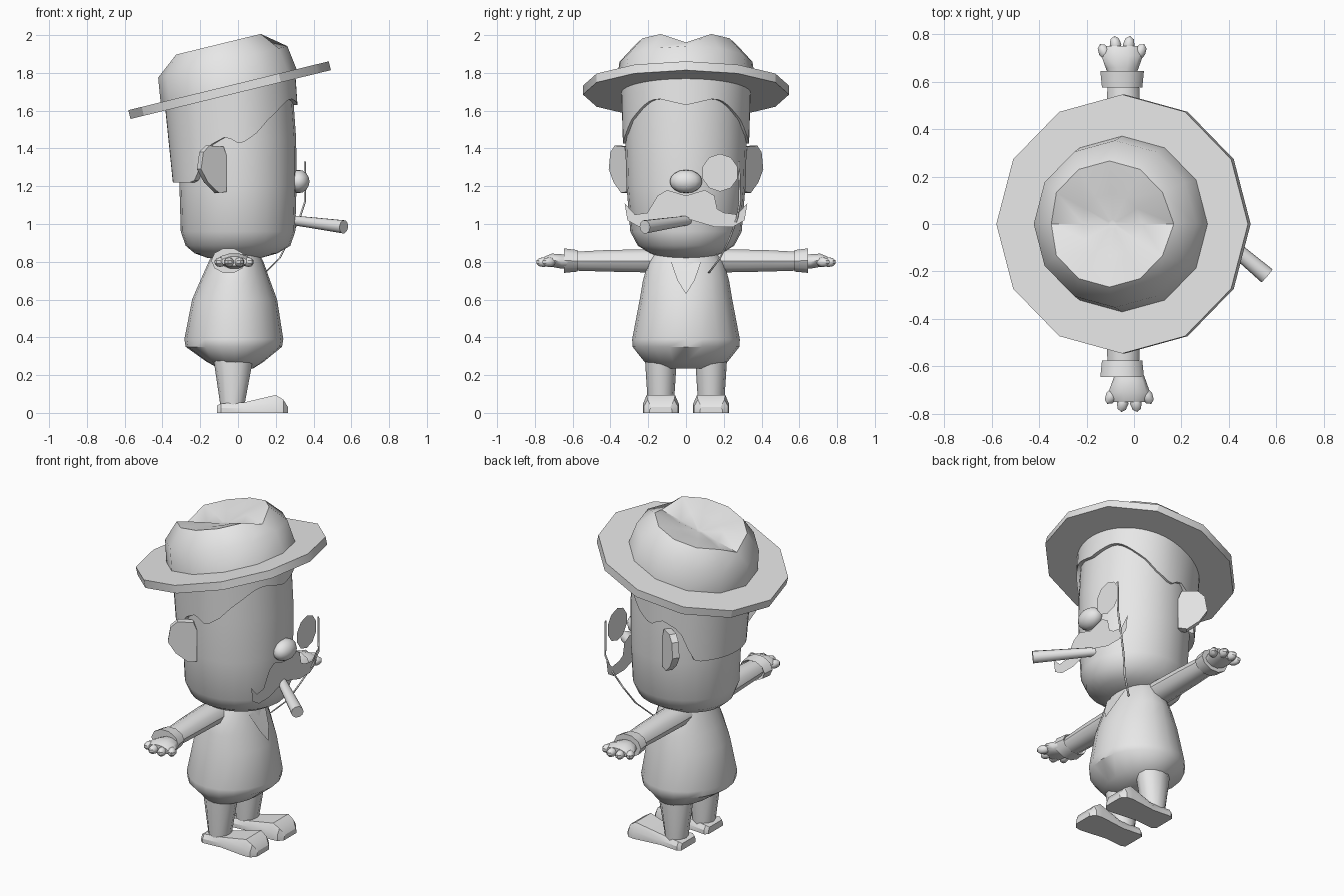
import bpy, bmesh, math
from mathutils import Vector, Matrix

if "Cube" in bpy.data.objects:
    bpy.data.objects.remove(bpy.data.objects["Cube"])

grey = bpy.data.materials.new("plain_grey")
grey.diffuse_color = (0.8, 0.8, 0.8, 1)
grey.use_nodes = True
grey.node_tree.nodes["Principled BSDF"].inputs["Base Color"].default_value = grey.diffuse_color
TILT = 0.239                      # slope of the hat
PI2 = 2 * math.pi


def finish(name, bm, angle=40):
    bmesh.ops.recalc_face_normals(bm, faces=bm.faces)
    me = bpy.data.meshes.new(name)
    bm.to_mesh(me)
    bm.free()
    ob = bpy.data.objects.new(name, me)
    bpy.context.collection.objects.link(ob)
    me.materials.append(grey)
    bpy.ops.object.select_all(action='DESELECT')
    ob.select_set(True)
    bpy.context.view_layer.objects.active = ob
    bpy.ops.object.shade_smooth_by_angle(angle=math.radians(angle))
    return ob


def loft(name, rings, caps=(True, True), angle=40):
    """Skin a list of equal-length point rings."""
    bm = bmesh.new()
    vs = [[bm.verts.new(p) for p in r] for r in rings]
    n = len(vs[0])
    for a, b in zip(vs, vs[1:]):
        for i in range(n):
            j = (i + 1) % n
            bm.faces.new((a[i], a[j], b[j], b[i]))
    if caps[0]:
        bm.faces.new(vs[0])
    if caps[1]:
        bm.faces.new(vs[-1])
    return finish(name, bm, angle)


def oval(cx, cy, z, rx, ry, n=20):
    return [(cx + rx * math.cos(PI2 * i / n), cy + ry * math.sin(PI2 * i / n), z) for i in range(n)]


def oval_xz(y, cx, cz, rx, rz, n=10):
    return [(cx + rx * math.cos(PI2 * i / n), y, cz + rz * math.sin(PI2 * i / n)) for i in range(n)]


def under_brim(x):
    return 1.69 + 0.244 * (x + 0.05)


def ball(name, centre, radii, seg=12, rot=0):
    bm = bmesh.new()
    bmesh.ops.create_uvsphere(bm, u_segments=seg, v_segments=seg // 2 + 1, radius=1)
    m = Matrix.Translation(centre) @ Matrix.Rotation(rot, 4, 'Z') @ Matrix.Diagonal((*radii, 1))
    bmesh.ops.transform(bm, matrix=m, verts=bm.verts)
    return finish(name, bm)


def sheet(name, pts):
    bm = bmesh.new()
    f = bm.faces.new([bm.verts.new(p) for p in pts])
    bmesh.ops.triangulate(bm, faces=[f])
    return finish(name, bm)


# head, its top closed just inside the tilted brim
head = [oval(-0.02, 0, 0.82, 0.14, 0.13, 24), oval(-0.01, 0, 0.845, 0.22, 0.19, 24),
        oval(0, 0, 0.885, 0.277, 0.255, 24), oval(0, 0, 0.96, 0.303, 0.295, 24),
        oval(0, 0, 1.2, 0.31, 0.315, 24), oval(0, 0, 1.45, 0.308, 0.322, 24)]
head.append([(x, y, under_brim(x)) for x, y, z in oval(0, 0, 0, 0.285, 0.32, 24)])
loft("head", head)

# hair shell with an uneven lower edge: (angle from the front, height)
EDGE = [(0, 1.63), (27, 1.665), (38, 1.645), (60, 1.55), (72, 1.48), (88, 1.42),
        (100, 1.465), (118, 1.41), (130, 1.24), (134, 1.22), (180, 1.22)]


def edge_height(a):
    for (a0, z0), (a1, z1) in zip(EDGE, EDGE[1:]):
        if a <= a1:
            return z0 + (z1 - z0) * (a - a0) / (a1 - a0)
    return EDGE[-1][1]


inner, low, top = [], [], []
for i in range(60):
    t = PI2 * i / 60
    a = math.degrees(t if t <= math.pi else PI2 - t)
    c, s = math.cos(t), math.sin(t)
    z = edge_height(a)
    front = c > 0
    inner.append((0.28 * c, 0.29 * s, z))
    low.append(((0.315 if front else 0.345) * c, 0.334 * s, z))
    x = (0.305 if front else 0.385) * c
    top.append((x, 0.342 * s, under_brim(x)))
loft("hair", [inner, low, top], (False, False))

# hat, modelled level and then tipped back
tip = Matrix.Translation((-0.05, 0, 1.732)) @ Matrix.Rotation(-TILT, 4, 'Y')


def hat_ring(r, h, crease=0.0):
    out = []
    for x, y, z in oval(0, 0, h, r, r, 12):
        z -= crease * max(0, 1 - abs(y) / (r * 0.5))
        out.append(tip @ Vector((x, y, z)))
    return out


loft("hat_brim", [hat_ring(0.546, -0.048), hat_ring(0.546, 0)], angle=30)
loft("hat_crown", [hat_ring(0.372, -0.01), hat_ring(0.352, 0.13), hat_ring(0.266, 0.226, 0.055),
                   hat_ring(0.13, 0.2, 0.03), hat_ring(0.02, 0.172)], (False, True), 45)

# ears: plates flaring out towards the back, (reach, height)
EAR = [(0, 1.17), (0.05, 1.165), (0.12, 1.22), (0.165, 1.29), (0.15, 1.38), (0.11, 1.415),
       (0.02, 1.41), (0, 1.36)]
for side in (-1, 1):
    rings = [[(-0.06 - 0.82 * s - 0.022 * k, side * (0.315 + 0.57 * s - 0.035 * k), z)
              for s, z in EAR] for k in (0, 1)]
    loft("ear", rings, angle=30)

# nose, moustache, eyeglass and its cord
ball("nose", (0.32, 0, 1.225), (0.06, 0.086, 0.062), 14)
HALF = [(0.1, 1.18), (0.15, 1.15), (0.165, 1.08), (0.2, 1.06), (0.27, 1.05), (0.325, 1.11),
        (0.31, 1.02), (0.25, 0.985), (0.15, 0.985), (0.1, 1.02)]
outline = [(0, 1.15)] + HALF + [(0, 1.03)] + [(-y, z) for y, z in reversed(HALF)]
sheet("moustache", [(0.318, y, z) for y, z in outline])
sheet("eyeglass", [(0.345, 0.18 + 0.098 * math.cos(PI2 * (i + .5) / 10),
                    1.272 + 0.1 * math.sin(PI2 * (i + .5) / 10)) for i in range(10)])
CORD = [(0.355, 0.28, 1.33), (0.355, 0.285, 1.12), (0.325, 0.27, 1.03), (0.27, 0.23, 0.92),
        (0.22, 0.18, 0.82), (0.14, 0.12, 0.74)]
loft("eyeglass_cord", [[(x + 0.006 * math.cos(PI2 * i / 5), y + 0.006 * math.sin(PI2 * i / 5), z)
                        for i in range(5)] for x, y, z in CORD], angle=80)

# cigar
a, b = Vector((0.29, 0.01, 1.02)), Vector((0.56, -0.218, 0.985))
q = (b - a).to_track_quat('Z', 'Y')
loft("cigar", [[p + q @ Vector(v) for v in oval(0, 0, 0, r, r, 10)]
               for p, r in ((a, 0.026), (b, 0.036))])

# coat and collar point
COAT = [(-0.01, 0.235, 0.09, 0.11), (-0.015, 0.27, 0.15, 0.22), (-0.022, 0.35, 0.255, 0.283),
        (-0.022, 0.39, 0.262, 0.285), (-0.018, 0.6, 0.225, 0.245), (-0.015, 0.7, 0.185, 0.228),
        (-0.01, 0.8, 0.145, 0.2), (-0.01, 0.87, 0.11, 0.15)]
loft("coat", [oval(cx, 0, z, rx, ry) for cx, z, rx, ry in COAT])
sheet("collar_point", [(0.13, -0.08, 0.8), (0.18, -0.045, 0.7), (0.208, 0, 0.63),
                       (0.18, 0.045, 0.7), (0.13, 0.08, 0.8)])

# shoe sections along x: (x, half width bottom, half width top, height)
SHOE = [(-0.11, 0.07, 0.06, 0.04), (-0.09, 0.085, 0.07, 0.05), (0.03, 0.075, 0.055, 0.055),
        (0.2, 0.095, 0.075, 0.095), (0.24, 0.09, 0.07, 0.07), (0.265, 0.06, 0.05, 0.03)]

for side in (-1, 1):
    cy = side * 0.133
    loft("trouser_leg", [oval(-0.03, cy, 0.03, 0.062, 0.068, 12),
                         oval(-0.025, cy, 0.28, 0.104, 0.084, 12),
                         oval(-0.02, cy, 0.34, 0.11, 0.085, 12)])
    loft("shoe", [[(x, cy - wb, 0), (x, cy + wb, 0), (x, cy + wb, h * 0.5), (x, cy + wt, h),
                   (x, cy - wt, h), (x, cy - wb, h * 0.5)] for x, wb, wt, h in SHOE], angle=30)
    # sleeve, cuff and hand
    loft("sleeve", [oval_xz(side * y, -0.045, z, rx, rz) for y, z, rx, rz in
                    ((0.1, 0.805, 0.08, 0.064), (0.22, 0.805, 0.08, 0.064),
                     (0.42, 0.805, 0.074, 0.06), (0.6, 0.803, 0.066, 0.052))])
    loft("cuff", [oval_xz(side * y, -0.05, z, rx, rz) for y, z, rx, rz in
                  ((0.6, 0.804, 0.06, 0.045), (0.575, 0.805, 0.085, 0.06),
                   (0.645, 0.806, 0.092, 0.068), (0.645, 0.806, 0.06, 0.045))], (False, True))
    hx = -0.035 + 0.015 * -side
    loft("palm", [oval_xz(side * y, hx, z, rx, rz) for y, z, rx, rz in
                  ((0.62, 0.8, 0.055, 0.036), (0.66, 0.802, 0.07, 0.04),
                   (0.71, 0.808, 0.088, 0.037), (0.75, 0.802, 0.07, 0.026))], angle=60)
    for dx, y, turn in ((-0.075, 0.725, 0.5), (-0.028, 0.755, 0.15),
                        (0.028, 0.755, -0.15), (0.075, 0.725, -0.5)):
        ball("finger", (hx + dx, side * y, 0.798), (0.026, 0.04, 0.026), 8, side * turn)
